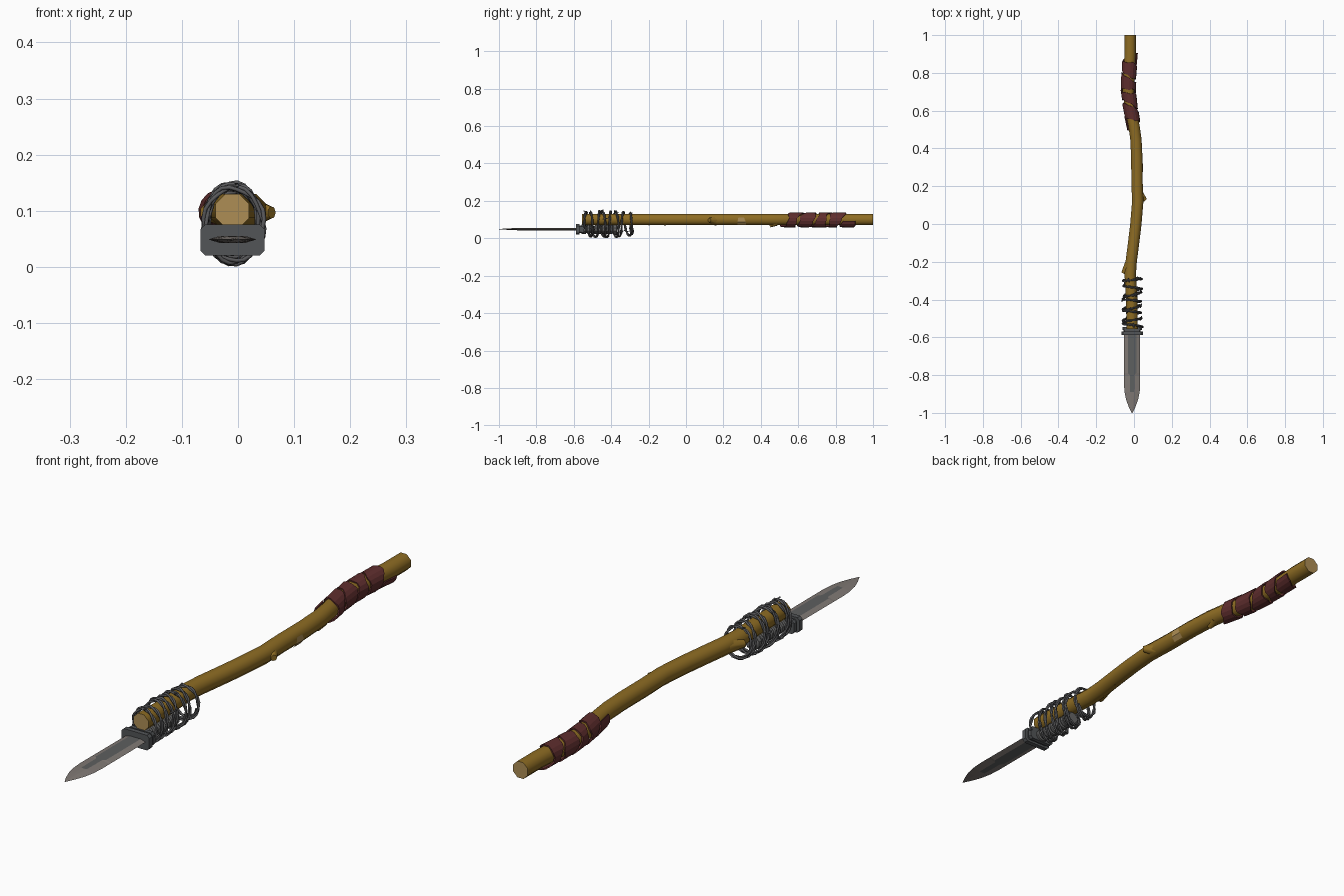
import bpy, bmesh, math, random
from mathutils import Vector

if "Cube" in bpy.data.objects:
    bpy.data.objects.remove(bpy.data.objects["Cube"])
random.seed(4)


def mat(name, rgb):
    m = bpy.data.materials.new(name)
    m.diffuse_color = (*rgb, 1)
    m.use_nodes = True
    m.node_tree.nodes["Principled BSDF"].inputs["Base Color"].default_value = m.diffuse_color
    return m


WOOD = mat("brown wood", (0.27, 0.15, 0.017))
CUT = mat("pale cut wood", (0.42, 0.27, 0.09))
CLOTH = mat("dark red cloth", (0.115, 0.027, 0.027))
WIRE = mat("wire grey", (0.10, 0.10, 0.105))
STEEL = mat("blade steel", (0.215, 0.19, 0.175))
FULLER = mat("dark blade steel", (0.11, 0.115, 0.115))
GUARD = mat("guard grey", (0.085, 0.09, 0.095))
GRIP = mat("grip grey", (0.13, 0.13, 0.13))


def make(name, verts, faces, mats, rule=None, smooth=None):
    me = bpy.data.meshes.new(name)
    me.from_pydata(verts, [], faces)
    for m in mats:
        me.materials.append(m)
    bm = bmesh.new()
    bm.from_mesh(me)
    bmesh.ops.recalc_face_normals(bm, faces=bm.faces)
    for f in bm.faces:
        if rule:
            f.material_index = rule(f)
    bm.to_mesh(me)
    bm.free()
    ob = bpy.data.objects.new(name, me)
    bpy.context.collection.objects.link(ob)
    if smooth:
        bpy.ops.object.select_all(action='DESELECT')
        ob.select_set(True)
        bpy.context.view_layer.objects.active = ob
        bpy.ops.object.shade_smooth_by_angle(angle=math.radians(smooth))
    return ob


def loft(name, rings, mats, rule=None, smooth=None):
    """Skin equal-length rings of points and cap both ends."""
    n = len(rings[0])
    verts = [p for r in rings for p in r]
    faces = [(i * n + k, i * n + (k + 1) % n, (i + 1) * n + (k + 1) % n, (i + 1) * n + k)
             for i in range(len(rings) - 1) for k in range(n)]
    faces += [tuple(range(n)), tuple(range(len(verts) - n, len(verts)))]
    return make(name, verts, faces, mats, rule, smooth)


def ring(x, y, z, rx, rz, n=8):
    return [(x + rx * math.cos(math.tau * (k + .5) / n), y,
             z + rz * math.sin(math.tau * (k + .5) / n)) for k in range(n)]


# --- crooked wooden shaft: (y, centre x)
PATH = [(-.555, -.01), (-.4, -.012), (-.27, -.02), (-.2, -.015), (-.1, -.002), (0, .01),
        (.12, .02), (.22, .016), (.35, .015), (.45, .01), (.52, .0), (.6, -.017),
        (.7, -.03), (.8, -.027), (.9, -.02), (1.0, -.02)]


def cx(y):
    for (a, xa), (b, xb) in zip(PATH, PATH[1:]):
        if y <= b:
            return xa + (xb - xa) * (y - a) / (b - a)
    return PATH[-1][1]


SZ, SR = .1, .0325
loft("wooden_shaft", [ring(x, y, SZ, SR, SR) for y, x in PATH], [WOOD, CUT],
     lambda f: 1 if abs(f.normal.y) > .9 else 0, 50)


# --- cut branch stubs and small knots
def stub(name, base, tip, r0, r1, mats=(WOOD,)):
    base, tip = Vector(base), Vector(tip)
    q = (tip - base).to_track_quat('Z', 'Y')
    rings = [[tuple(c + q @ Vector((r * math.cos(math.tau * k / 7), r * math.sin(math.tau * k / 7), 0)))
              for k in range(7)] for c, r in ((base, r0), (tip, r1))]
    loft(name, rings, list(mats), None, 60)


stub("right_branch_stub", (.02, .16, .097), (.06, .125, .097), .03, .011)
stub("left_branch_stub", (-.018, -.20, .098), (-.056, -.262, .098), .03, .014)
stub("lower_knot", (.01, .48, .085), (.01, .448, .066), .02, .009)
stub("front_lower_knot", (0, -.13, .09), (0, -.105, .075), .02, .008)

# --- pale nick in the side of the shaft
make("shaft_nick", [(.0475, .275, .087), (.0475, .32, .087), (.0475, .31, .111), (.0475, .28, .111),
                    (.034, .275, .071), (.034, .32, .071)],
     [(0, 1, 2, 3), (4, 5, 1, 0)], [CUT])

# --- cloth strip wound round the back of the shaft
verts, faces = [], []
TURNS, SEG, R = 4.6, 16, .0375
N = int(TURNS * SEG)
for i in range(N + 1):
    a = math.tau * i / SEG + 2.6
    yc = .525 + .35 * i / N
    w = .031 + .009 * math.sin(i * .55) + .004 * math.sin(i * 1.7)
    for s in (-1, 1):
        y = min(max(yc + s * w, .495), .905)
        r = R + .001 * s
        verts.append((cx(y) + r * math.cos(a), y, SZ - .002 + r * math.sin(a)))
    if i:
        faces.append((2 * i - 2, 2 * i, 2 * i + 1, 2 * i - 1))
wrap = make("cloth_wrap", verts, faces, [CLOTH])
mod = wrap.modifiers.new("thickness", 'SOLIDIFY')
mod.thickness, mod.offset = .005, 0

# --- knife blade: (y, half width, half width of dark centre)
KX, KZ = -.01, .049
BLADE = [(-.57, .042, .022), (-.79, .043, .022), (-.80, .043, .012), (-.85, .043, .012),
         (-.89, .040, .011), (-.93, .032, .006), (-.97, .017, .003), (-1.0, .002, .0008)]
rings = []
for y, w, f in BLADE:
    t = .0065 if y > -.9 else .0065 * (y + 1.02) / .12
    rings.append([(KX + u, y, KZ + v) for u, v in
                  ((-w, 0), (-f, t), (f, t), (w, 0), (f, -t), (-f, -t))])
loft("knife_blade", rings, [STEEL, FULLER],
     lambda f: 1 if abs(f.normal.z) > .99 and abs(f.calc_center_median().x - KX) < .004
     and f.calc_center_median().y > -.9 else 0)


# --- chamfered guard plates
def plate(name, y0, y1, w, h, c, m):
    prof = [(-w, -h + c), (-w + c, -h), (w - c, -h), (w, -h + c),
            (w, h - c), (w - c, h), (-w + c, h), (-w, h - c)]
    loft(name, [[(KX + a, y, KZ - .001 + b) for a, b in prof] for y in (y0, y1)], [m])


plate("guard_front", -.588, -.57, .057, .028, .009, GUARD)
plate("guard_neck", -.57, -.56, .045, .020, .006, GUARD)
plate("guard_back", -.56, -.545, .052, .025, .009, GUARD)

# --- ribbed grip with pommel
rings = []
for i in range(8):
    y = -.55 + i * .02
    for dy, r in ((0, .019), (.003, .024), (.014, .024), (.017, .019)):
        rings.append(ring(KX, y + dy, .047, r * 1.1, r, 10))
rings += [ring(KX, y, .047, r * 1.1, r, 10) for y, r in ((-.392, .024), (-.388, .028), (-.372, .028), (-.367, .022))]
loft("knife_grip", rings, [GRIP], None, 35)


# --- twisted wire lashing round shaft and grip
# one entry per half turn: (y, half width, half height)
KEYS = [(-.545, .055, .062), (-.53, .05, .066), (-.50, .048, .068), (-.515, .05, .064),
        (-.47, .046, .072), (-.46, .05, .068), (-.43, .047, .070), (-.455, .05, .072),
        (-.41, .045, .068), (-.40, .05, .066), (-.36, .048, .071), (-.385, .046, .067),
        (-.345, .052, .066), (-.33, .046, .062), (-.29, .05, .062), (-.30, .05, .058), (-.285, .045, .055)]
path = []
STEP = 12
for i in range((len(KEYS) - 1) * STEP + 1):
    k, t = divmod(i, STEP)
    t /= STEP
    t = t * t * (3 - 2 * t)
    a, b = KEYS[k], KEYS[min(k + 1, len(KEYS) - 1)]
    y, w, h = (p + (q - p) * t for p, q in zip(a, b))
    ang = math.pi * i / STEP - .4
    path.append(Vector((-.009 + w * math.cos(ang), y, .077 + h * math.sin(ang))))


def wire(name, pts, r):
    cu = bpy.data.curves.new(name, 'CURVE')
    cu.dimensions = '3D'
    cu.bevel_depth, cu.bevel_resolution, cu.use_fill_caps = r, 1, True
    sp = cu.splines.new('POLY')
    sp.points.add(len(pts) - 1)
    for p, q in zip(sp.points, pts):
        p.co = (*q, 1)
    cu.materials.append(WIRE)
    bpy.context.collection.objects.link(bpy.data.objects.new(name, cu))


for s in (0, 1):
    strand = []
    for i, p in enumerate(path):
        out = Vector((p.x + .009, 0, p.z - .077)).normalized()
        a = i * 1.0 + s * math.pi
        strand.append(p + .0035 * (out * math.cos(a) + Vector((0, 1, 0)) * math.sin(a)))
    wire(f"wire_strand_{s + 1}", strand, .0038)

# --- short barbs on the wire
for j, i in enumerate(range(7, len(path) - 4, 17)):
    p = path[i]
    out = Vector((p.x + .009, 0, p.z - .077)).normalized()
    d = (out * .35 + Vector((0, random.choice((-1, 1)), 0))).normalized() * .014
    wire(f"wire_barb_{j + 1}", [p - d * .8, p + out * .003, p + d], .003)
